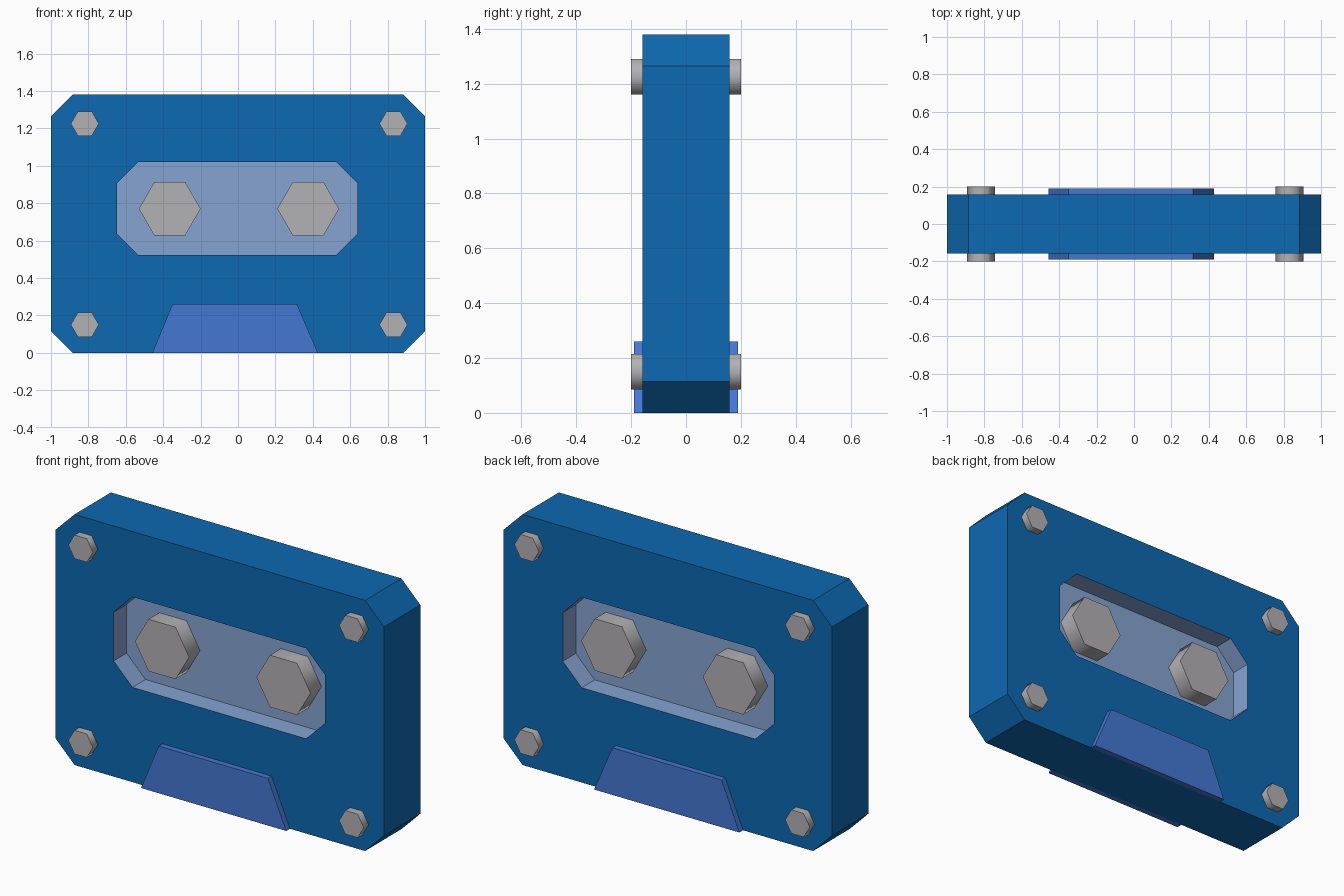
import bpy, bmesh, math

if "Cube" in bpy.data.objects:
    bpy.data.objects.remove(bpy.data.objects["Cube"])


def material(name, rgb):
    m = bpy.data.materials.new(name)
    m.diffuse_color = (*rgb, 1)
    m.use_nodes = True
    m.node_tree.nodes["Principled BSDF"].inputs["Base Color"].default_value = m.diffuse_color
    return m


BLUE = material("deep blue", (0.004, 0.14, 0.44))
PALE = material("pale blue", (0.24, 0.37, 0.65))
ROYAL = material("royal blue", (0.058, 0.185, 0.65))
GREY = material("grey", (0.45, 0.44, 0.46))


def octagon(x0, x1, z0, z1, c):
    """Rectangle with cut corners, as (x, z) points."""
    return [(x0 + c, z0), (x1 - c, z0), (x1, z0 + c), (x1, z1 - c),
            (x1 - c, z1), (x0 + c, z1), (x0, z1 - c), (x0, z0 + c)]


def loft(name, rings, mats, band_mats=None, cap_mat=0):
    """Join (profile, y) rings in order and cap both ends."""
    bm = bmesh.new()
    loops = [[bm.verts.new((x, y, z)) for x, z in pts] for pts, y in rings]
    for k, (a, b) in enumerate(zip(loops, loops[1:])):
        for i in range(len(a)):
            j = (i + 1) % len(a)
            f = bm.faces.new((a[i], a[j], b[j], b[i]))
            f.material_index = band_mats[k] if band_mats else 0
    for loop in (loops[0], loops[-1]):
        bm.faces.new(loop).material_index = cap_mat
    bmesh.ops.recalc_face_normals(bm, faces=bm.faces)
    me = bpy.data.meshes.new(name)
    bm.to_mesh(me)
    bm.free()
    for m in mats:
        me.materials.append(m)
    ob = bpy.data.objects.new(name, me)
    bpy.context.collection.objects.link(ob)
    return ob


def hex_pin(name, x, z, r, half):
    """Six-sided pin through the body, softly shaded around its sides."""
    pts = [(x + r * math.cos(math.radians(60 * i)),
            z + r * math.sin(math.radians(60 * i))) for i in range(6)]
    ob = loft(name, [(pts, -half), (pts, half)], [GREY])
    bpy.ops.object.select_all(action='DESELECT')
    ob.select_set(True)
    bpy.context.view_layer.objects.active = ob
    bpy.ops.object.shade_smooth_by_angle(angle=math.radians(70))


# Body with a recessed window on both faces
outer = octagon(-1, 1, 0, 1.38, 0.115)
window = octagon(-0.647, 0.64, 0.522, 1.02, 0.115)
T, FLOOR = 0.158, 0.045
loft("body", [(window, -FLOOR), (window, -T), (outer, -T),
              (outer, T), (window, T), (window, FLOOR)],
     [BLUE, PALE], [1, 0, 0, 0, 1], 1)

# Raised trapezoid plates, front and back
trapezoid = [(-0.458, 0), (0.427, 0), (0.315, 0.26), (-0.35, 0.26)]
for side, s in (("front", -1), ("back", 1)):
    loft(side + "_plate", [(trapezoid, s * T), (trapezoid, s * 0.19)], [ROYAL])

# Spool hubs in the window
for side, x in (("left", -0.365), ("right", 0.375)):
    hex_pin(side + "_hub", x, 0.77, 0.165, 0.14)

# Corner bolts
for side, x in (("left", -0.819), ("right", 0.831)):
    for level, z in (("lower", 0.15), ("upper", 1.225)):
        hex_pin(f"{level}_{side}_bolt", x, z, 0.075, 0.2)
